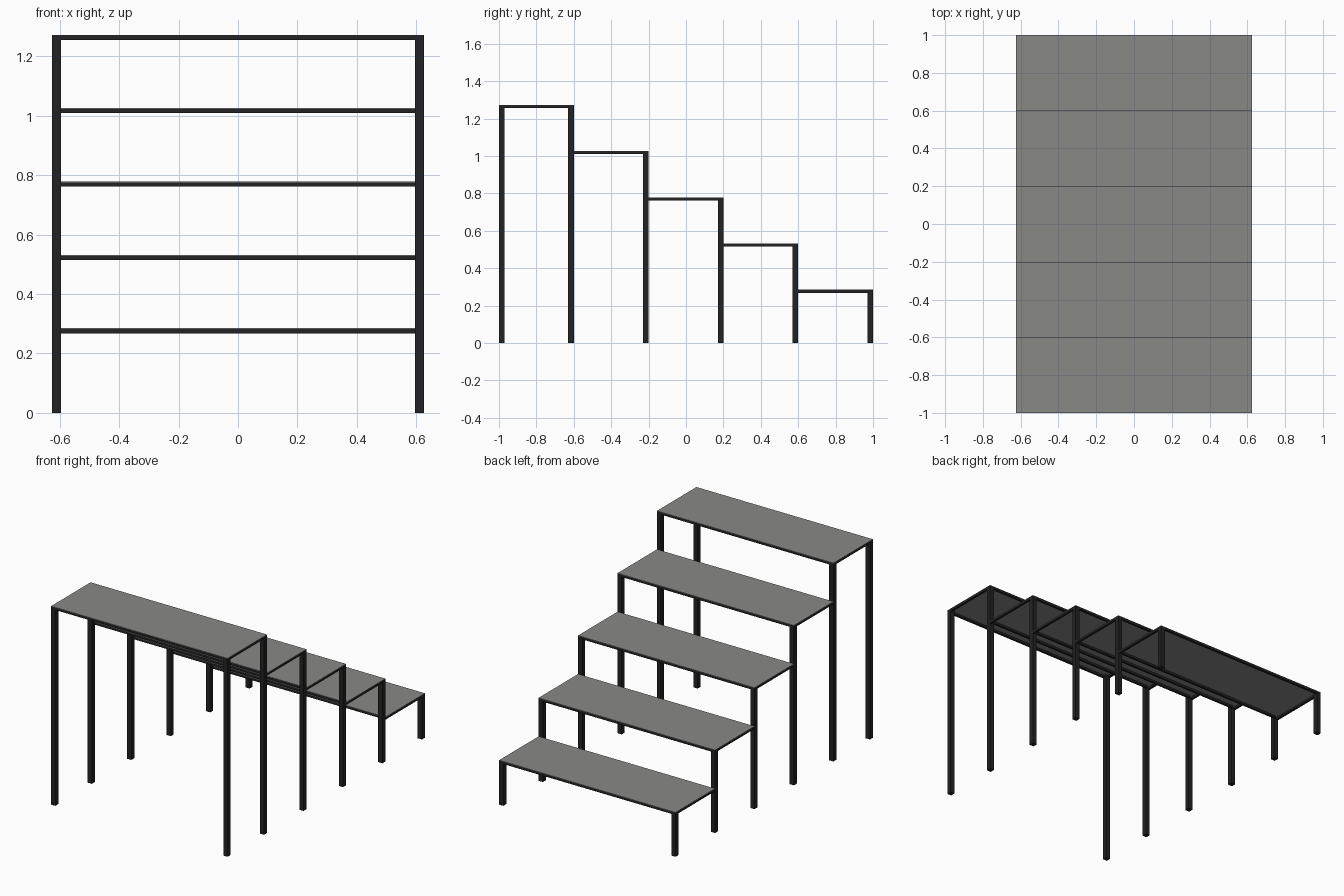
import bpy

if "Cube" in bpy.data.objects:
    bpy.data.objects.remove(bpy.data.objects["Cube"])

STEPS = 5
HALF_W = 0.626      # half width in x
DEPTH = 0.4         # tread depth in y
TOP = 1.273         # top of the highest tread
RISE = 0.247
LEG = 0.03
FRAME_H = 0.017     # frame plus deck
FRAME_W = 0.014
DECK_H = 0.003


def material(name, rgb):
    m = bpy.data.materials.new(name)
    m.diffuse_color = (*rgb, 1)
    m.use_nodes = True
    m.node_tree.nodes["Principled BSDF"].inputs["Base Color"].default_value = m.diffuse_color
    return m


black = material("black metal", (0.016, 0.016, 0.017))
grey = material("grey deck", (0.25, 0.25, 0.245))


def box(name, lo, hi, mat):
    """Axis-aligned box between two corners."""
    bpy.ops.mesh.primitive_cube_add(size=1)
    ob = bpy.context.object
    ob.name = name
    for v in ob.data.vertices:
        v.co = [(a + b) / 2 + c * (b - a) for a, b, c in zip(lo, hi, v.co)]
    ob.data.materials.append(mat)
    return ob


def leg_pair(name, y, height):
    for side, x in (("left", -HALF_W), ("right", HALF_W - LEG)):
        box(f"{name}_{side}", (x, y, 0), (x + LEG, y + LEG, height), black)


# Front legs under the highest tread
leg_pair("front_leg", -1, TOP - DECK_H)

for i in range(STEPS):
    y0 = -1 + i * DEPTH
    y1 = y0 + DEPTH
    top = TOP - i * RISE
    under = top - DECK_H
    low = top - FRAME_H

    # Tread deck
    box(f"deck_{i + 1}", (-HALF_W, y0, under), (HALF_W, y1, top), grey)
    # Legs at the tread's back edge
    leg_pair(f"leg_{i + 1}", y1 - LEG, under)
    # Long frame rails, front and back
    for side, y in (("front", y0), ("back", y1 - FRAME_W)):
        box(f"long_rail_{i + 1}_{side}", (-HALF_W + LEG, y, low),
            (HALF_W - LEG, y + FRAME_W, under), black)
    # Short frame rails, left and right
    start = y0 + LEG if i == 0 else y0
    for side, x in (("left", -HALF_W), ("right", HALF_W - FRAME_W)):
        box(f"short_rail_{i + 1}_{side}", (x, start, low),
            (x + FRAME_W, y1 - LEG, under), black)
